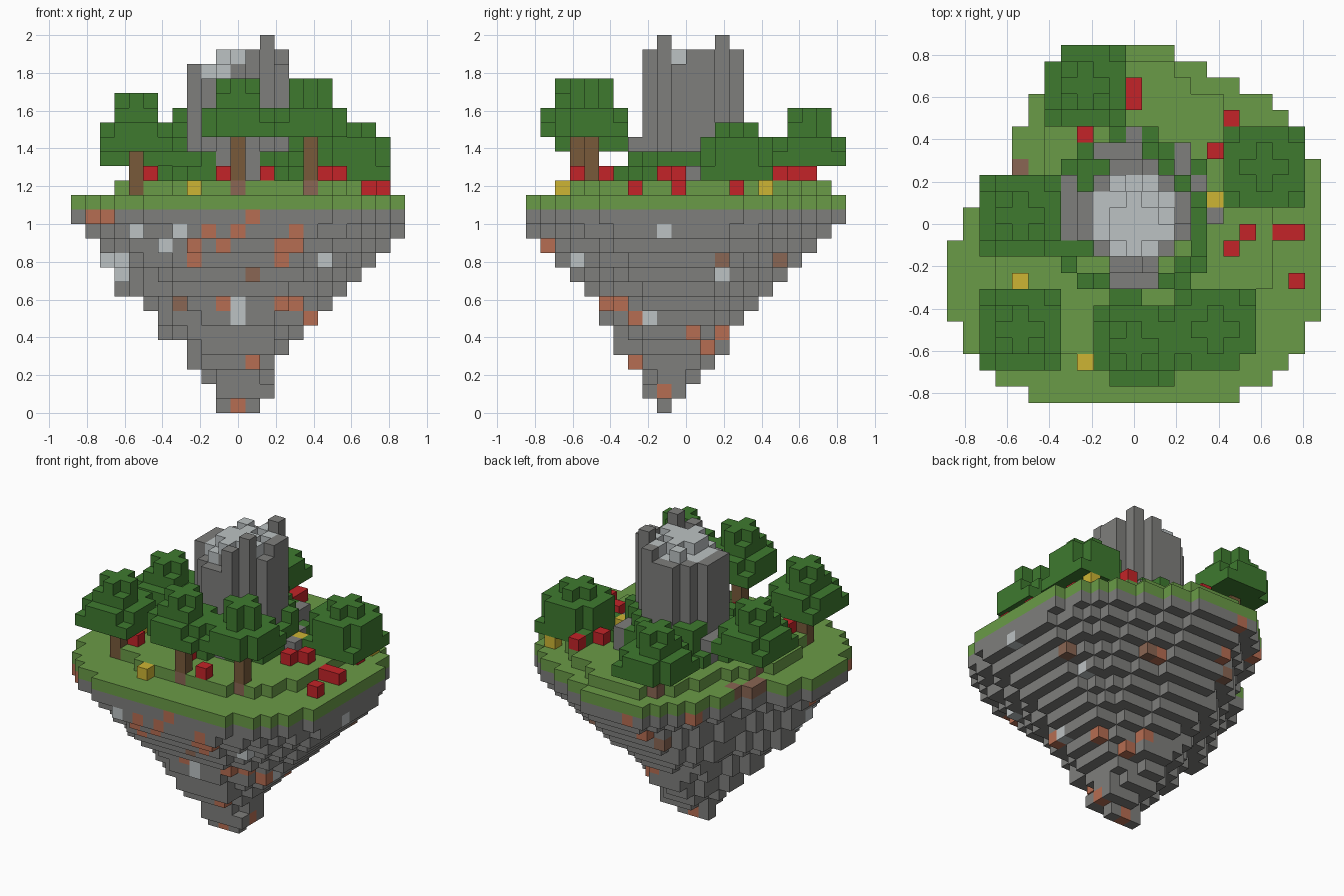
import bpy
import bmesh
import random
from mathutils import Vector

random.seed(4)
cube = bpy.data.objects.get("Cube")
if cube:
    bpy.data.objects.remove(cube, do_unlink=True)

UNIT = 2 / 26  # edge length of one block


# Materials
def linear(hex_colour):
    channels = [int(hex_colour[i:i + 2], 16) / 255 for i in (0, 2, 4)]
    return [c / 12.92 if c < 0.04 else ((c + 0.055) / 1.055) ** 2.4 for c in channels] + [1]


def make_material(name, hex_colour):
    material = bpy.data.materials.new(name)
    material.use_nodes = True
    material.diffuse_color = linear(hex_colour)
    shader = material.node_tree.nodes["Principled BSDF"]
    shader.inputs["Base Color"].default_value = linear(hex_colour)
    shader.inputs["Roughness"].default_value = 0.9
    return material


MATERIALS = {
    "rock": make_material("grey rock", "7e7e7c"),
    "grass": make_material("meadow green", "6a9b47"),
    "leaf": make_material("leaf green", "3e7a2f"),
    "bark": make_material("bark brown", "785a3a"),
    "dirt": make_material("dirt brown", "8a6653"),
    "clay": make_material("clay orange", "b66d52"),
    "quartz": make_material("pale stone", "bcc2c3"),
    "red": make_material("flower red", "c32428"),
    "yellow": make_material("flower yellow", "cdb534"),
}

blocks = {}  # (x, y, z) cell -> (part name, material key)


def put(x, y, z, part, material):
    blocks[x, y, z] = (part, material)


# Island outline: first and last block of each row, front to back
OUTLINE = ([(-6, 6), (-8, 8), (-9, 9)] + [(-10, 10)] * 2 + [(-11, 11)] * 5
           + [(-10, 11)] * 2 + [(-8, 11)] * 2 + [(-7, 11)] + [(-7, 10)] * 2
           + [(-6, 9), (-6, 8), (-5, 6), (-4, 4), (-3, 2)])


def island_layer(z, x0, x1, y0, y1, part, material, rounded=False):
    """Fill one layer with the outline scaled into a block range."""
    for y in range(y0, y1 + 1):
        depth = (y - y0 + 0.5) / (y1 - y0 + 1) * 22
        row = min(max(depth - 0.5, 0), 21)
        here, after = OUTLINE[int(row)], OUTLINE[min(int(row) + 1, 21)]
        low, high = [a + (b - a) * (row % 1) for a, b in zip(here, after)]
        for x in range(x0, x1 + 1):
            across = (x - x0 + 0.5) / (x1 - x0 + 1) * 23 - 11.5
            bulge = abs(across / 11.5) ** 2.2 + abs(depth / 11 - 1) ** 2.2
            if low - 0.5 <= across <= high + 0.5 and not (rounded and bulge > 1.05):
                put(x, y, z, part, material)


# Hanging rock, tip to rim
LEFT = [1, 1, 2, 3, 3, 5, 5, 6, 8, 8, 9, 9, 10, 11]
RIGHT = [1, 2, 2, 2, 3, 4, 5, 6, 7, 8, 9, 10, 11, 11]
FRONT = [9, 8, 8, 7, 6, 6, 5, 5, 4, 3, 2, 1, 0, 0]
BACK = [9, 10, 11, 12, 13, 13, 14, 15, 16, 17, 18, 19, 20, 21]
for z, (left, right, front, back) in enumerate(zip(LEFT, RIGHT, FRONT, BACK)):
    island_layer(z, -left, right, front, back, "hanging_rock", "rock", z < 13)

# Mineral blocks showing on the rock face
for x, y, z in list(blocks):
    if (x < -6 or (y > 11 and x < 4)) and random.random() < 0.03:
        put(x, y, z, "hanging_rock", random.choice(["clay", "clay", "dirt", "quartz"]))
FRONT_SPOTS = {
    "clay": [(1, 13), (-2, 12), (0, 12), (4, 12), (-3, 11), (-1, 11), (3, 11), (4, 11),
             (-3, 10), (3, 10), (-1, 7), (3, 7), (4, 7), (1, 3), (0, 0)],
    "dirt": [(1, 9), (-4, 7)],
    "quartz": [(-7, 12), (-4, 12), (-5, 11), (-9, 10), (-8, 10), (-8, 9),
               (6, 10), (0, 7), (0, 6), (5, 6)],
}
SIDE_SPOTS = {
    "clay": [(1, 11), (5, 7), (7, 6), (11, 5), (13, 5), (12, 4), (9, 1)],
    "dirt": [(13, 10), (17, 10)],
    "quartz": [(9, 12), (3, 10), (13, 9), (8, 6)],
}
for material, spots in FRONT_SPOTS.items():
    for x, z in spots:
        rows = [c[1] for c in blocks if c[0] == x and c[2] == z]
        put(x, min(rows), z, "hanging_rock", material)
for material, spots in SIDE_SPOTS.items():
    for y, z in spots:
        columns = [c[0] for c in blocks if c[1] == y and c[2] == z]
        put(max(columns), y, z, "hanging_rock", material)

# Grass rim with a bare earth patch, and raised meadow
island_layer(14, -11, 11, 0, 21, "grass_rim", "grass")
for x, y in ((-8, 12), (-8, 13), (-7, 14)):
    put(x, y, 14, "grass_rim", "dirt")
island_layer(15, -8, 8, 3, 20, "meadow", "grass")


def ground(x, y):
    return 16 if blocks.get((x, y, 15), ("", ""))[0] == "meadow" else 15


# Flowers
FLOWERS = {
    "red": [(0, 18), (0, 19), (-3, 16), (6, 17), (5, 15), (7, 10), (9, 10), (10, 10),
            (6, 9), (10, 7), (-6, 5), (-1, 5), (2, 3), (9, 14)],
    "yellow": [(5, 12), (-7, 7), (-3, 2), (9, 16)],
}
for material, places in FLOWERS.items():
    for x, y in places:
        put(x, y, ground(x, y), material + "_flowers", material)


# Stone peak: rim columns around a pale cap, lower on the right
def rim_top(x, y):
    if x == 2:
        return 26
    if x == 3:
        return 24 if y == 10 else 25
    if x == 1:
        return 25
    return 23 if y < 10 else 24


def cap_top(x, y):
    if x == -2 or (x == -1 and y == 9):
        return 24
    return 25 if x < 1 and y < 11 else random.choice([24, 25, 25])


# Boulders and bushes crowd the foot of the peak
BOULDERS = {(x, 7): 19 for x in (-1, 0, 1)}
BOULDERS.update({(-4, y): 18 for y in range(10, 14)})
BOULDERS.update({(x, 15): 18 for x in (-2, -1, 0, 3)})
BOULDERS.update({(0, 16): 17, (3, 14): 18, (4, 13): 17, (5, 11): 17})

for x in range(-5, 6):
    for y in range(6, 17):
        radius = (x ** 2 + (y - 11) ** 2) ** 0.5
        if radius < 2.5:
            top = cap_top(x, y)
            for z in range(16, top):
                put(x, y, z, "peak", "quartz" if z == top - 1 else "rock")
        elif radius < 3.3:
            for z in range(16, rim_top(x, y)):
                put(x, y, z, "peak", "rock")
        elif (x, y) in BOULDERS:
            for z in range(16, BOULDERS[x, y]):
                put(x, y, z, "boulders", "rock")
        elif radius < 5.2 and (x, y, 16) not in blocks and random.random() < 0.85:
            tall = radius < 4.3 and y > 11
            for z in range(16, 19 if tall else 18 if radius < 4.6 else 17):
                put(x, y, z, "bushes", "leaf")


# Trees
def tree(name, x, y, base, wide, narrow, missing=(), plus=False):
    """Trunk, square crown layers with clipped upper corners, then a plus."""
    start = ground(x, y)
    if start == 16:
        put(x, y, 15, "meadow", "dirt")
    for z in range(start, base + wide):
        put(x, y, z, name + "_trunk", "bark")
    for z in range(base, base + wide + narrow):
        reach = 2 if z < base + wide else 1
        last = z == base + wide + narrow - 1
        for dx in range(-reach, reach + 1):
            for dy in range(-reach, reach + 1):
                corner = abs(dx) == abs(dy) == reach
                if reach == 1 and corner and (last or plus or dx == dy == 1):
                    continue
                if reach == 2 and corner and z > base:
                    continue
                cell = (x + dx, y + dy, z)
                if (dx, dy) in missing or cell in blocks:
                    continue
                put(*cell, name + "_crown", "leaf")


tree("back_tree", -3, 19, 17, 2, 2, [(-2, 2)])
tree("left_tree", -7, 11, 17, 2, 2)
tree("right_tree", 8, 14, 16, 3, 1, plus=True)
tree("front_left_tree", -7, 4, 18, 2, 2)
tree("front_tree", 0, 3, 19, 2, 2, [(-2, -2)])
tree("front_right_tree", 5, 4, 19, 2, 2, [(2, -2)], plus=True)


# Turn the blocks of each part into one mesh of exposed faces
def build_part(part):
    bm = bmesh.new()
    mesh = bpy.data.meshes.new(part)
    slots = []
    corners = {}

    def corner(position):
        key = tuple(int(round(c * 2)) for c in position)
        if key not in corners:
            corners[key] = bm.verts.new((position - Vector((0, 10.5, -0.5))) * UNIT)
        return corners[key]

    for cell, (owner, material) in blocks.items():
        if owner != part:
            continue
        if material not in slots:
            slots.append(material)
            mesh.materials.append(MATERIALS[material])
        for axis in range(3):
            for sign in (-1, 1):
                normal = Vector((0, 0, 0))
                normal[axis] = sign
                if tuple(int(a + b) for a, b in zip(cell, normal)) in blocks:
                    continue
                u = Vector((0, 0, 0))
                u[(axis + 1) % 3] = 0.5
                v = normal.cross(u)
                middle = Vector(cell) + normal / 2
                quad = [middle - u - v, middle + u - v, middle + u + v, middle - u + v]
                face = bm.faces.new([corner(p) for p in quad])
                face.material_index = slots.index(material)
    bm.to_mesh(mesh)
    bm.free()
    bpy.context.collection.objects.link(bpy.data.objects.new(part, mesh))


for part in sorted({owner for owner, material in blocks.values()}):
    build_part(part)
